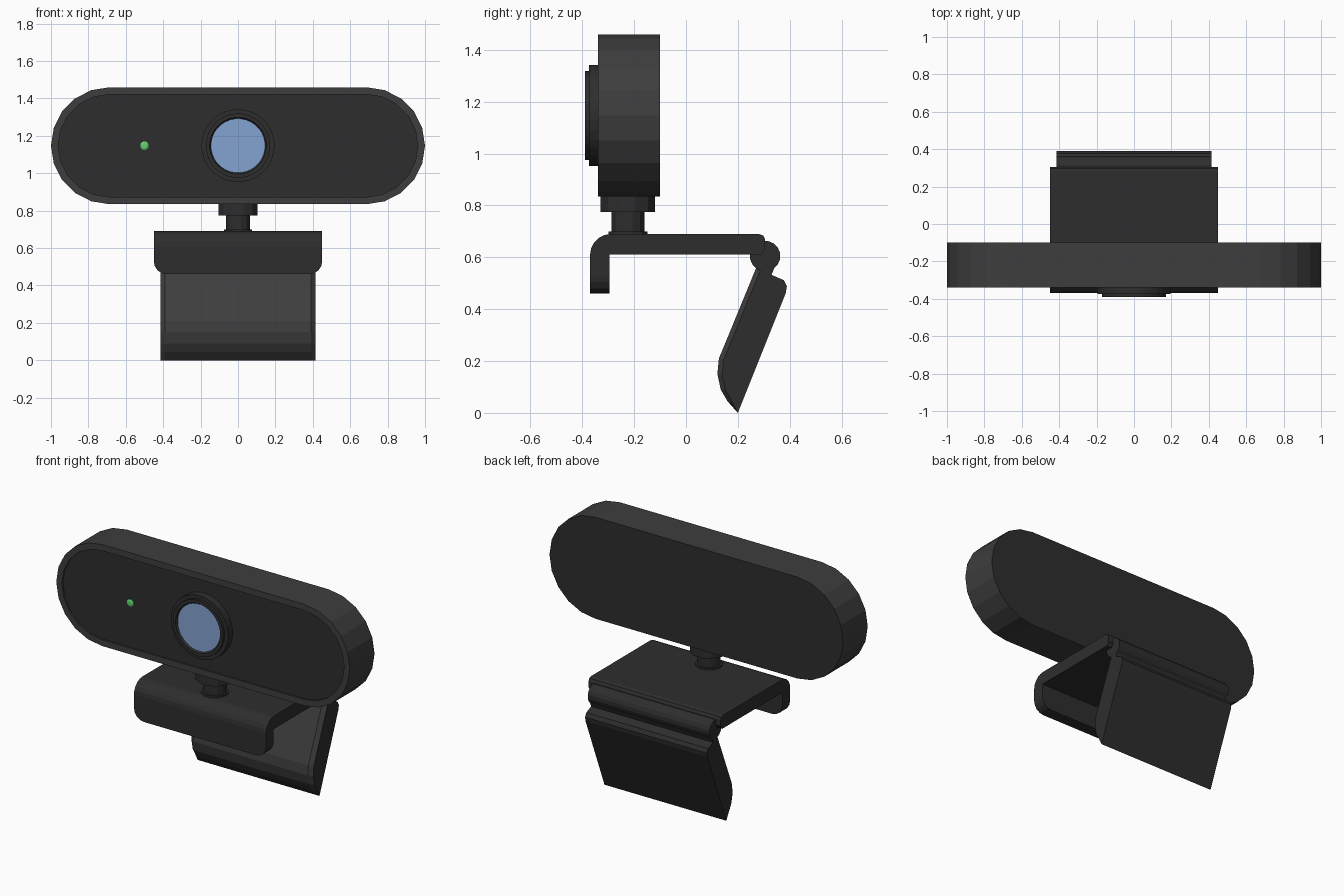
import bpy, bmesh, math

if "Cube" in bpy.data.objects:
    bpy.data.objects.remove(bpy.data.objects["Cube"])


def material(name, rgb):
    m = bpy.data.materials.new(name)
    m.diffuse_color = (*rgb, 1)
    m.use_nodes = True
    m.node_tree.nodes["Principled BSDF"].inputs["Base Color"].default_value = m.diffuse_color
    return m


SHELL = material("shell_grey", (0.047, 0.047, 0.047))
DARK = material("dark_grey", (0.027, 0.027, 0.027))
BLUE = material("lens_blue", (0.23, 0.37, 0.64))
GREEN = material("light_green", (0.12, 0.65, 0.16))


def finish(name, bm, *mats):
    bmesh.ops.recalc_face_normals(bm, faces=bm.faces)
    me = bpy.data.meshes.new(name)
    bm.to_mesh(me)
    bm.free()
    for m in mats:
        me.materials.append(m)
    ob = bpy.data.objects.new(name, me)
    bpy.context.collection.objects.link(ob)
    return ob


def loft(sections, cap=True):
    """Skin closed loops of points, optionally capping both ends."""
    bm = bmesh.new()
    loops = [[bm.verts.new(p) for p in s] for s in sections]
    n = len(loops[0])
    for a, b in zip(loops, loops[1:]):
        for i in range(n):
            bm.faces.new((a[i], a[(i + 1) % n], b[(i + 1) % n], b[i]))
    if cap:
        bm.faces.new(loops[0])
        bm.faces.new(loops[-1])
    return bm


def lathe(name, centre, axis, profile, sides, mat):
    """Rings of (radius, position along axis) around a y, z or x axis."""
    rings = []
    for r, h in profile:
        ring = []
        for i in range(sides):
            t = 2 * math.pi * (i + 0.5) / sides
            c, s = r * math.cos(t), r * math.sin(t)
            p = {"x": (h, c, s), "y": (c, h, s), "z": (c, s, h)}[axis]
            ring.append([a + b for a, b in zip(centre, p)])
        rings.append(ring)
    return finish(name, loft(rings), mat)


# camera body: low-poly stadium with a slightly recessed front panel
ZC, FRONT, BACK = 1.147, -0.34, -0.10


def stadium(r, y, n=10, half=0.6875):
    pts = []
    for side in (0, 1):
        for i in range(n + 1):
            t = -math.pi / 2 + math.pi * (i / n + side)
            pts.append(((half if side == 0 else -half) + r * math.cos(t), y, ZC + r * math.sin(t)))
    return pts


body = loft([stadium(0.3125, BACK), stadium(0.3125, FRONT),
             stadium(0.274, FRONT), stadium(0.274, FRONT + 0.01)])
body.faces.ensure_lookup_table()
for f in (body.faces[-1], body.faces[-2]):
    f.material_index = 1
finish("camera_body", body, SHELL, DARK)

# lens ring, glass and status light
lathe("lens_ring", (0, 0, ZC), "y",
      [(0.195, -0.32), (0.195, -0.375), (0.172, -0.375), (0.172, -0.39),
       (0.152, -0.39), (0.143, -0.375)], 32, DARK)
lathe("lens_glass", (0, 0, ZC), "y", [(0.145, -0.36), (0.145, -0.38)], 32, BLUE)
lathe("status_light", (-0.5, 0, ZC), "y",
      [(0.023, -0.32), (0.023, -0.335), (0.014, -0.34)], 16, GREEN)

# swivel neck
lathe("neck_collar", (0, -0.224, 0), "z", [(0.109, 0.775), (0.109, 0.85)], 12, DARK)
lathe("neck_stem", (0, -0.224, 0), "z",
      [(0.078, 0.68), (0.078, 0.70), (0.066, 0.70), (0.066, 0.78)], 12, DARK)


# clip plate: hooked profile whose lip has rounded lower corners
def plate(x, lip):
    arc = [(-0.29 + 0.08 * math.cos(t), 0.61 + 0.08 * math.sin(t))
           for t in (math.pi / 2 + math.pi / 2 * i / 5 for i in range(6))]
    prof = arc + [(-0.37, lip), (-0.295, lip), (-0.295, 0.61), (0.29, 0.61),
                  (0.305, 0.63), (0.305, 0.67), (0.298, 0.684), (0.28, 0.69)]
    return [(x, y, z) for y, z in prof]


half = [(0.45, 0.53), (0.445, 0.504), (0.43, 0.48), (0.407, 0.465), (0.38, 0.46)]
finish("clip_plate", loft([plate(-x, z) for x, z in half] +
                          [plate(x, z) for x, z in reversed(half)]), DARK)

# hinge barrel
lathe("hinge_barrel", (0, 0.305, 0.605), "x", [(0.059, -0.415), (0.059, 0.415)], 16, DARK)

# folding flap: curved toe, softened inner side edges
INNER = [(0.275, 0.57), (0.127, 0.21), (0.121, 0.15), (0.134, 0.09), (0.16, 0.045)]
OUTER = [(0.20, 0.0), (0.385, 0.463), (0.389, 0.488), (0.377, 0.512),
         (0.33, 0.532), (0.347, 0.575)]


def flap(x, inset):
    prof = [(y + 0.93 * inset, z - 0.2 * inset) for y, z in INNER] + OUTER
    return [(x, y, z) for y, z in prof]


bm = loft([flap(-0.415, 0.02), flap(-0.39, 0), flap(0.39, 0), flap(0.415, 0.02)])
bmesh.ops.recalc_face_normals(bm, faces=bm.faces)
for f in bm.faces:
    f.normal_update()
    if f.normal.y < -0.4:
        f.material_index = 1
finish("clip_flap", bm, DARK, SHELL)
